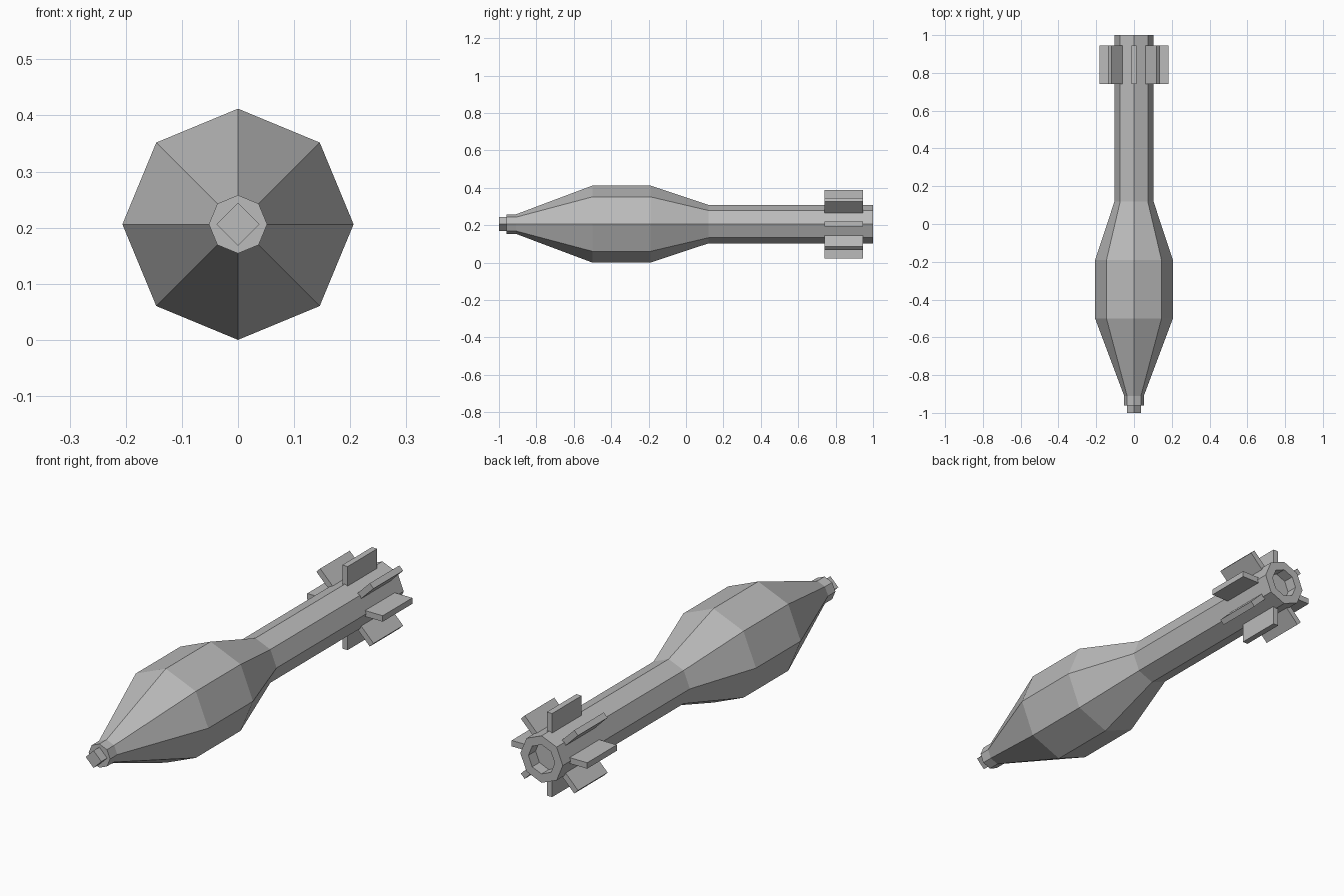
import bpy, bmesh
from math import cos, sin, pi
from mathutils import Matrix

cube = bpy.data.objects.get("Cube")
if cube:
    bpy.data.objects.remove(cube, do_unlink=True)

AXIS_Z = 0.206

grey = bpy.data.materials.new("plain grey")
grey.use_nodes = True
colour = (0.5, 0.5, 0.5, 1)
grey.diffuse_color = colour
grey.node_tree.nodes["Principled BSDF"].inputs["Base Color"].default_value = colour


def finish(name, bm):
    """Turn a bmesh into a flat-shaded object on the long axis."""
    bmesh.ops.recalc_face_normals(bm, faces=bm.faces)
    mesh = bpy.data.meshes.new(name)
    bm.to_mesh(mesh)
    bm.free()
    mesh.materials.append(grey)
    obj = bpy.data.objects.new(name, mesh)
    obj.location.z = AXIS_Z
    bpy.context.collection.objects.link(obj)
    return obj


def lathe(name, profile, sides):
    """Join rings of (y, radius) along the y axis and cap both ends."""
    bm = bmesh.new()
    rings = []
    for y, r in profile:
        angles = [2 * pi * i / sides for i in range(sides)]
        rings.append([bm.verts.new((r * cos(a), y, r * sin(a))) for a in angles])
    for a, b in zip(rings, rings[1:]):
        for i in range(sides):
            j = (i + 1) % sides
            bm.faces.new((a[i], a[j], b[j], b[i]))
    bm.faces.new(rings[0])
    bm.faces.new(rings[-1])
    return finish(name, bm)


# Body: nose collar, swollen middle, tail tube with a recessed end
lathe("body", [(-0.96, 0.052), (-0.91, 0.052), (-0.5, 0.206), (-0.19, 0.206),
               (0.12, 0.103), (1.0, 0.103), (1.0, 0.064), (0.95, 0.064)], 8)

# Square nose tip
lathe("nose_tip", [(-1.0, 0.038), (-0.95, 0.038)], 4)

# Eight tail fins, one on each corner of the tube
FIN_INNER, FIN_OUTER = 0.08, 0.183
for i in range(8):
    bm = bmesh.new()
    size = Matrix.Diagonal((FIN_OUTER - FIN_INNER, 0.205, 0.026, 1))
    place = Matrix.Translation(((FIN_INNER + FIN_OUTER) / 2, 0.843, 0))
    turn = Matrix.Rotation(i * pi / 4, 4, 'Y')
    bmesh.ops.create_cube(bm, size=1, matrix=turn @ place @ size)
    finish(f"tail_fin_{i + 1}", bm)
